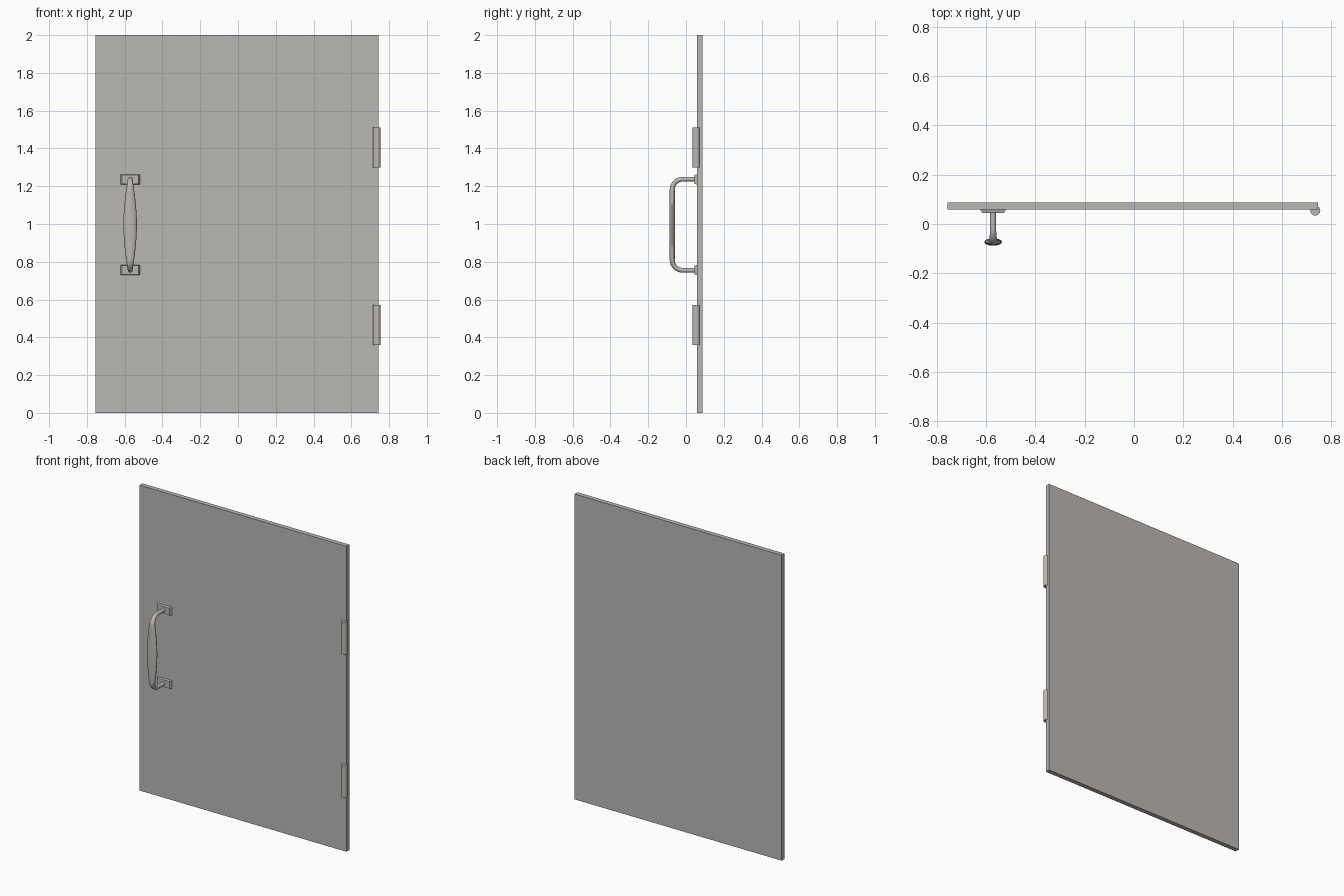
import bpy, bmesh, math
from mathutils import Vector

if "Cube" in bpy.data.objects:
    bpy.data.objects.remove(bpy.data.objects["Cube"])

mat = bpy.data.materials.new("warm grey metal")
mat.diffuse_color = (0.50, 0.48, 0.46, 1)
mat.use_nodes = True
mat.node_tree.nodes["Principled BSDF"].inputs["Base Color"].default_value = mat.diffuse_color


def finish(name, bm, smooth=False):
    bmesh.ops.recalc_face_normals(bm, faces=bm.faces[:])
    me = bpy.data.meshes.new(name)
    bm.to_mesh(me)
    bm.free()
    me.materials.append(mat)
    ob = bpy.data.objects.new(name, me)
    bpy.context.collection.objects.link(ob)
    if smooth:
        bpy.ops.object.select_all(action='DESELECT')
        ob.select_set(True)
        bpy.context.view_layer.objects.active = ob
        bpy.ops.object.shade_smooth_by_angle(angle=math.radians(35))
    return ob


def box(name, lo, hi, front_inset=0.0):
    """Box whose front (-y) face can be narrowed for a bevelled look."""
    bm = bmesh.new()
    bmesh.ops.create_cube(bm, size=1)
    for v in bm.verts:
        front = v.co.y < 0
        c = [(hi[i] if v.co[i] > 0 else lo[i]) for i in range(3)]
        if front:
            c[0] -= math.copysign(front_inset, v.co.x)
            c[2] -= math.copysign(front_inset * 0.5, v.co.z)
        v.co = c
    return finish(name, bm)


# Door panel
box("door_panel", (-0.755, 0.058, 0), (0.745, 0.088, 2))

# Hinge barrels
for name, z in (("upper_hinge", 1.405), ("lower_hinge", 0.465)):
    bm = bmesh.new()
    bmesh.ops.create_cone(bm, cap_ends=True, segments=28, radius1=0.02,
                          radius2=0.02, depth=0.21)
    bmesh.ops.translate(bm, verts=bm.verts[:], vec=(0.735, 0.054, z))
    finish(name, bm, True)

# Handle mounting plates
HX, HZ = -0.571, 0.996
for name, s in (("upper_handle_plate", 1), ("lower_handle_plate", -1)):
    z = HZ + s * 0.240
    box(name, (HX - 0.052, 0.045, z - 0.027), (HX + 0.052, 0.0585, z + 0.027), 0.008)

# Handle path: leg, bend, grip, bend, leg (upper half mirrored)
GY, LEG, R = -0.073, 0.241, 0.055
half = [Vector((0, y, LEG)) for y in (0.05, 0.015)]
for i in range(9):
    a = math.pi / 2 * i / 8
    half.append(Vector((0, GY + R - R * math.sin(a), LEG - R + R * math.cos(a))))
half += [Vector((0, GY, z)) for z in (0.16, 0.13, 0.10, 0.07, 0.035)]
path = half + [Vector((0, GY, 0))] + [Vector((0, p.y, -p.z)) for p in reversed(half)]

# Sweep an oval section, swelling sideways in the middle of the grip
bm = bmesh.new()
N = 20
rings = []
for i, p in enumerate(path):
    t = (path[min(i + 1, len(path) - 1)] - path[max(i - 1, 0)]).normalized()
    side = Vector((1, 0, 0))
    out = t.cross(side)
    k = max(0.0, 1 - (abs(p.z) / LEG) ** 1.7)
    w, d = 0.0125 + 0.0235 * k, 0.0125 + 0.0025 * k
    rings.append([bm.verts.new(Vector((HX, 0, HZ)) + p
                  + side * w * math.cos(2 * math.pi * j / N)
                  + out * d * math.sin(2 * math.pi * j / N)) for j in range(N)])
for a, b in zip(rings, rings[1:]):
    for j in range(N):
        bm.faces.new((a[j], a[(j + 1) % N], b[(j + 1) % N], b[j]))
bm.faces.new(rings[0])
bm.faces.new(rings[-1])
finish("pull_handle", bm, True)
